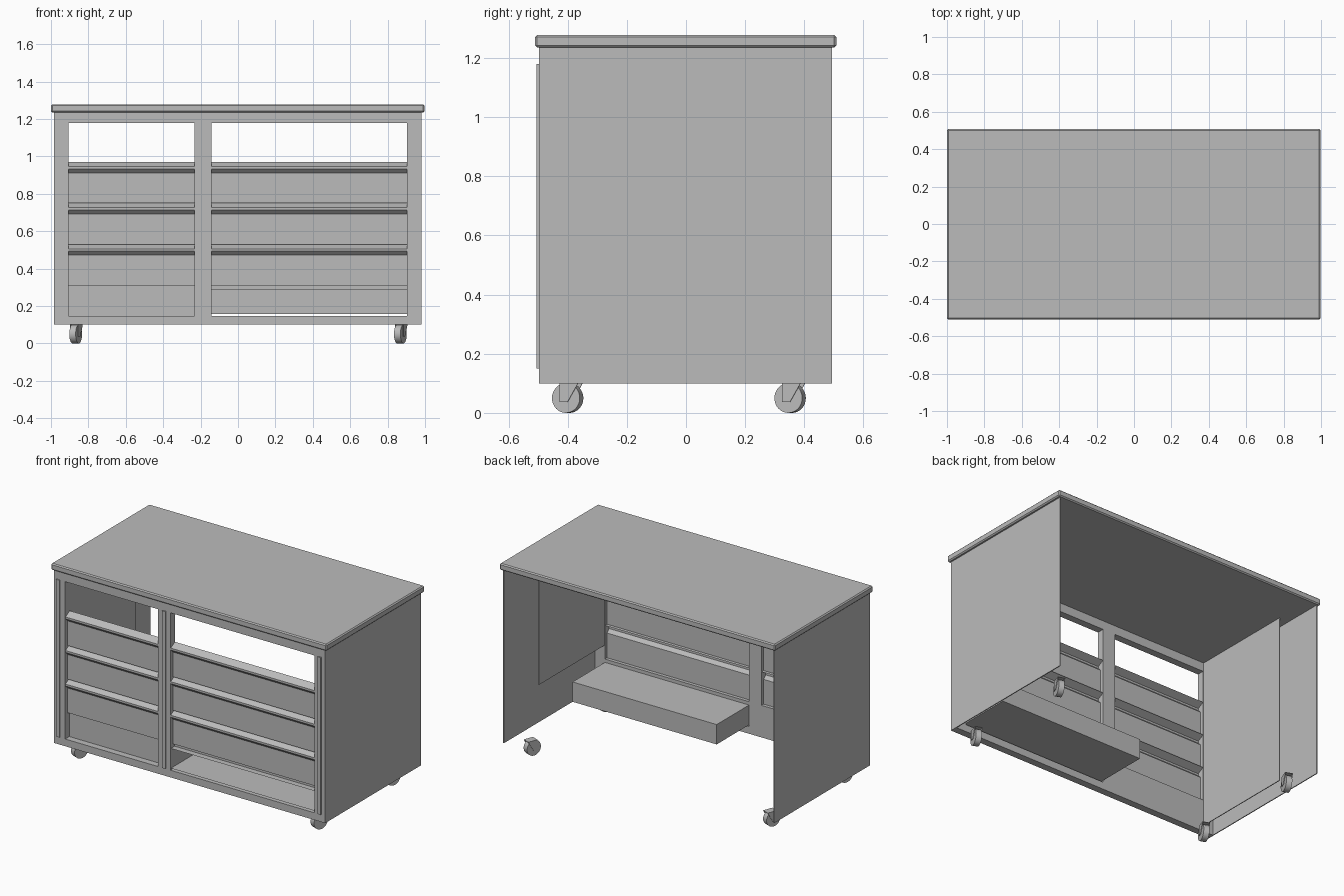
import bpy, bmesh, math
from mathutils import Matrix, Vector

old = bpy.data.objects.get("Cube")
if old:
    bpy.data.objects.remove(old, do_unlink=True)

# One painted steel colour
steel = bpy.data.materials.new("grey_steel")
steel.use_nodes = True
GREY = (0.5, 0.5, 0.5, 1)
steel.diffuse_color = GREY
steel.node_tree.nodes["Principled BSDF"].inputs["Base Color"].default_value = GREY


def finish(name, bm):
    mesh = bpy.data.meshes.new(name)
    bm.to_mesh(mesh)
    bm.free()
    mesh.materials.append(steel)
    obj = bpy.data.objects.new(name, mesh)
    bpy.context.collection.objects.link(obj)
    return obj


def box(name, x, y, z, bevel=0, open_front=False):
    """Box from (low, high) ranges on each axis."""
    bm = bmesh.new()
    bmesh.ops.create_cube(bm, size=1)
    for v in bm.verts:
        v.co = Vector([r[0] if c < 0 else r[1] for c, r in zip(v.co, (x, y, z))])
    bm.normal_update()
    if open_front:
        front = [f for f in bm.faces if f.normal.y < -0.9]
        bmesh.ops.delete(bm, geom=front, context='FACES_ONLY')
    obj = finish(name, bm)
    if bevel:
        mod = obj.modifiers.new("edge", 'BEVEL')
        mod.width = bevel
        mod.segments = 1
    return obj


def sweep(name, profile, x0, x1):
    """Sheet made by drawing a (y, z) line along x."""
    bm = bmesh.new()
    rows = [[bm.verts.new((x, y, z)) for y, z in profile] for x in (x0, x1)]
    for a, b, c, d in zip(rows[0], rows[0][1:], rows[1][1:], rows[1]):
        bm.faces.new((a, b, c, d))
    return finish(name, bm)


FRONT, INNER = -0.497, -0.45
BOTTOM, TOP = 0.10, 1.235
LEFT, RIGHT = -0.985, 0.98
BAYS = {"narrow": (-0.905, -0.232), "wide": (-0.142, 0.903)}
OPEN_LOW, OPEN_HIGH = 0.147, 1.178

# Worktop and outer side sheets
box("worktop", (-1, 0.997), (-0.51, 0.508), (TOP, 1.278), bevel=0.007)
box("side_panel_right", (LEFT, LEFT + 0.006), (FRONT, 0.493), (BOTTOM, TOP))
box("side_panel_left", (RIGHT - 0.006, RIGHT), (FRONT, 0.493), (BOTTOM, TOP))

# Inner side sheets beside the drawer bays
box("inner_panel_right", (-0.914, -0.909), (INNER, 0.24), (0.14, TOP))
box("inner_panel_left", (0.905, 0.91), (INNER, 0.23), (0.40, TOP))

# Front frame
depth = (FRONT, INNER)
edges = {
    "stile_right": (LEFT + 0.006, BAYS["narrow"][0]),
    "stile_centre": (BAYS["narrow"][1], BAYS["wide"][0]),
    "stile_left": (BAYS["wide"][1], RIGHT - 0.006),
}
for name, xs in edges.items():
    box(name, xs, depth, (OPEN_LOW, OPEN_HIGH))
    # Narrow upright strip standing proud of each stile
    mid = sum(xs) / 2 + (-0.012 if "right" in name else 0.002)
    box(name + "_strip", (mid - 0.012, mid + 0.012), (-0.505, FRONT), (0.15, 1.18))
inside = (LEFT + 0.006, RIGHT - 0.006)
box("top_rail", inside, depth, (OPEN_HIGH, TOP))
box("bottom_rail", inside, depth, (BOTTOM, OPEN_LOW))

# Drawer fronts, each with a folded pull along its top edge
FACE = -0.472
for bay, (x0, x1) in BAYS.items():
    for i in range(3):
        top = 0.97 - i * 0.22
        sweep(f"{bay}_drawer_{i + 1}", [
            (INNER, top), (-0.494, top - 0.024), (-0.494, top - 0.037),
            (FACE, top - 0.058), (FACE, top - 0.22), (INNER, top - 0.22)], x0, x1)
    low = OPEN_LOW if bay == "narrow" else 0.288
    box(f"{bay}_lower_panel", (x0, x1), (INNER - 0.004, INNER), (low, 0.31))

# Open tray under the wide drawers
box("open_tray", BAYS["wide"], (FRONT + 0.004, -0.115), (0.158, 0.288), open_front=True)


# Swivelled casters
def caster(name, x, y):
    turn = Matrix.Translation((x, y, 0)) @ Matrix.Rotation(math.radians(-20), 4, 'Z')
    bm = bmesh.new()
    bmesh.ops.create_cone(bm, cap_ends=True, segments=32, radius1=0.05, radius2=0.05,
                          depth=0.036, matrix=Matrix.Translation((0, 0, 0.05))
                          @ Matrix.Rotation(math.pi / 2, 4, 'Y'))
    wheel = finish(name + "_wheel", bm)
    # Fork cheeks and top plate
    bm = bmesh.new()
    outline = [(-0.02, 0.099), (0.045, 0.099), (0.008, 0.037), (-0.02, 0.037)]
    for side in (-0.021, 0.021):
        face = bm.faces.new([bm.verts.new((side, a, b)) for a, b in outline])
        out = bmesh.ops.extrude_face_region(bm, geom=[face])
        bmesh.ops.translate(bm, vec=(math.copysign(0.003, side), 0, 0),
                            verts=[g for g in out["geom"] if isinstance(g, bmesh.types.BMVert)])
    plate = bmesh.ops.create_cube(bm, size=1)["verts"]
    for v in plate:
        v.co = Vector((v.co.x * 0.048, v.co.y * 0.065 + 0.0125, v.co.z * 0.003 + 0.1))
    bmesh.ops.recalc_face_normals(bm, faces=bm.faces)
    fork = finish(name + "_fork", bm)
    for obj in (wheel, fork):
        obj.matrix_world = turn
    bpy.ops.object.select_all(action='DESELECT')
    wheel.select_set(True)
    bpy.context.view_layer.objects.active = wheel
    bpy.ops.object.shade_smooth_by_angle(angle=math.radians(30))


for row, y in (("front", -0.40), ("back", 0.352)):
    for side, x in (("right", -0.868), ("left", 0.868)):
        caster(f"caster_{row}_{side}", x, y)
